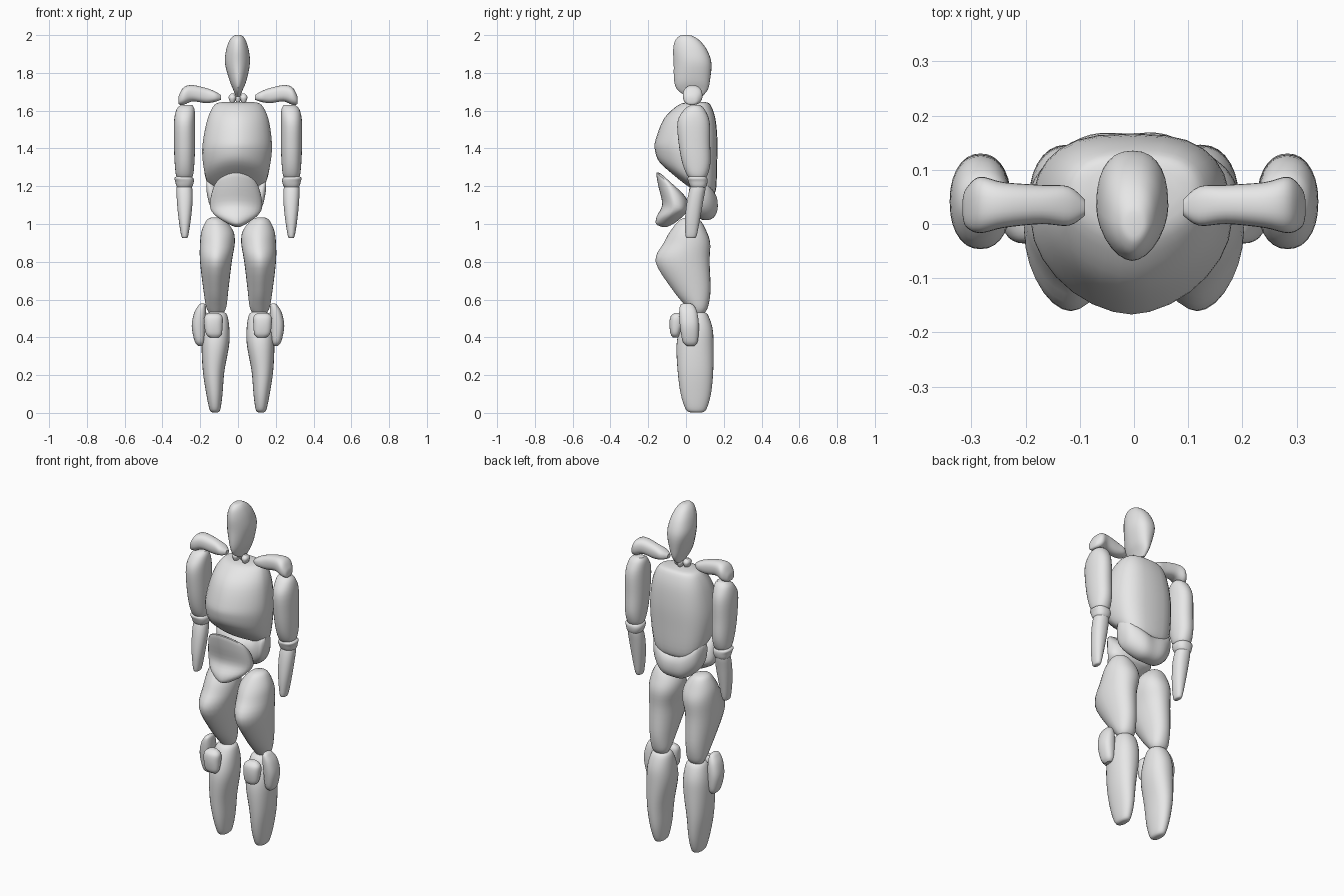
import bpy, bmesh, math

grey = bpy.data.materials.new("neutral_grey")
grey.diffuse_color = (0.8, 0.8, 0.8, 1)


def spline(rows, steps=4):
    """Smoothly interpolate section rows (Catmull-Rom)."""
    out = []
    for i in range(len(rows) - 1):
        p0, p1 = rows[max(i - 1, 0)], rows[i]
        p2, p3 = rows[i + 1], rows[min(i + 2, len(rows) - 1)]
        for s in range(steps):
            t = s / steps
            out.append([0.5 * (2 * b + (c - a) * t + (2 * a - 5 * b + 4 * c - d) * t * t
                               + (3 * b - a - 3 * c + d) * t ** 3)
                        for a, b, c, d in zip(p0, p1, p2, p3)])
    return out + [list(rows[-1])]


def loft(name, rows, axis="z", power=2.4, front=None, side=1, n=28):
    """Rows: position, centre a, centre b, radius a, radius b, tilt (dz/dy).
    front: roundness exponent of the front half, lower is more wedge-like."""
    rows = spline([tuple(r) + (0,) * (6 - len(r)) for r in rows])
    bm = bmesh.new()
    rings = []
    for p, ca, cb, ra, rb, tilt in rows:
        ring = []
        for k in range(n):
            ang = 2 * math.pi * k / n
            c, s = math.cos(ang), math.sin(ang)
            e = front if (front and s < 0) else power
            a = ca + ra * math.copysign(abs(c) ** (2 / e), c)
            db = rb * math.copysign(abs(s) ** (2 / e), s)
            if axis == "z":
                co = (side * a, cb + db, p + tilt * db)
            else:
                co = (side * p, a, cb + db)
            ring.append(bm.verts.new(co))
        rings.append(ring)
    for r0, r1 in zip(rings, rings[1:]):
        for k in range(n):
            j = (k + 1) % n
            bm.faces.new((r0[k], r0[j], r1[j], r1[k]))
    bm.faces.new(rings[0])
    bm.faces.new(rings[-1])
    bmesh.ops.recalc_face_normals(bm, faces=bm.faces)
    me = bpy.data.meshes.new(name)
    bm.to_mesh(me)
    bm.free()
    me.materials.append(grey)
    ob = bpy.data.objects.new(name, me)
    bpy.context.collection.objects.link(ob)
    bpy.ops.object.select_all(action="DESELECT")
    ob.select_set(True)
    bpy.context.view_layer.objects.active = ob
    bpy.ops.object.shade_smooth_by_angle(angle=math.radians(40))
    return ob


# Head: narrow from the front, deep from the side
loft("head", [
    (1.675, 0, .045, .012, .04), (1.71, 0, .035, .025, .08), (1.76, 0, .032, .045, .095),
    (1.85, -.003, .035, .066, .1), (1.92, -.003, .022, .06, .09),
    (1.97, -.002, .008, .044, .066), (1.995, 0, 0, .025, .035), (2.0, 0, 0, .008, .012)],
    power=2.4, front=1.8)

# Neck: small nubs
for name, x, y, r in (("neck_left", -.03, .03, .02), ("neck_middle", 0, .05, .017), ("neck_right", .03, .03, .02)):
    loft(name, [(1.635, x, y, r * .4, r * .6), (1.65, x, y, r * .7, r * 1.1),
                (1.672, x, y, r, r * 1.3), (1.69, x, y, r * .4, r * .5)], n=16)

# Chest: wedge-like front, slanted underside
loft("chest", [
    (1.645, 0, .06, .085, .045), (1.63, 0, .045, .125, .085), (1.56, 0, .02, .16, .135),
    (1.45, -.003, .003, .181, .163), (1.36, -.006, 0, .183, .165, -.2),
    (1.26, -.008, .01, .165, .15, -.45), (1.2, -.008, .045, .13, .098, -.5),
    (1.175, -.008, .06, .07, .05, -.5)], power=2.8, front=1.75)

# Abdomen plate in front, tapering to a point
loft("abdomen", [
    (1.215, -.01, -.075, .085, .055, -.9), (1.205, -.01, -.078, .112, .078, -.85),
    (1.16, -.01, -.068, .13, .08, -.6), (1.09, -.01, -.058, .138, .068, -.2),
    (1.045, -.008, -.08, .112, .076, .1), (1.005, -.005, -.105, .055, .053, .1),
    (.985, -.003, -.115, .014, .015)], power=2.5, front=1.7)

# Lower back crescent, its ends rising to the sides
loft("lower_back", [
    (-.168, .06, 1.205, .018, .025), (-.145, .075, 1.165, .055, .075), (-.08, .1, 1.11, .065, .08),
    (-.01, .105, 1.095, .062, .075), (.06, .1, 1.11, .065, .08),
    (.125, .07, 1.16, .055, .075), (.148, .055, 1.2, .018, .025)], axis="x", power=2.3)

for side, tag in ((-1, "left"), (1, "right")):
    # Shoulder pad
    loft("shoulder_" + tag, [
        (.09, .03, 1.67, .014, .012), (.12, .033, 1.674, .036, .027), (.17, .036, 1.68, .036, .04),
        (.24, .035, 1.692, .042, .043), (.285, .035, 1.679, .052, .047),
        (.31, .03, 1.66, .035, .028), (.316, .03, 1.655, .015, .012)], axis="x", side=side)
    # Upper arm
    loft("upper_arm_" + tag, [
        (1.63, .272, .05, .03, .025), (1.605, .278, .045, .048, .055), (1.54, .283, .04, .056, .085),
        (1.42, .283, .045, .056, .083), (1.32, .283, .055, .052, .074),
        (1.255, .283, .06, .044, .052), (1.235, .283, .062, .025, .03)], power=2.2, side=side)
    # Elbow guard
    loft("elbow_" + tag, [
        (1.185, .285, .065, .028, .03), (1.2, .284, .065, .042, .043), (1.225, .283, .063, .049, .051),
        (1.243, .287, .06, .05, .052), (1.253, .288, .06, .035, .04)], side=side)
    # Forearm
    loft("forearm_" + tag, [
        (.925, .282, .025, .01, .018), (.94, .282, .027, .019, .03), (1.03, .282, .035, .033, .04),
        (1.13, .282, .05, .042, .043), (1.2, .284, .065, .04, .04), (1.22, .285, .07, .025, .025)],
        power=2.2, side=side)
    # Thigh
    loft("thigh_" + tag, [
        (.525, .115, .065, .035, .03), (.56, .115, .06, .053, .056), (.65, .117, .03, .066, .1),
        (.8, .117, -.018, .084, .143), (.9, .109, .005, .092, .123), (.965, .109, .013, .083, .094),
        (1.02, .118, .02, .048, .055), (1.035, .122, .02, .018, .02)], power=2.2, front=1.8, side=side)
    # Shin
    loft("shin_" + tag, [
        (.003, .122, .055, .016, .032), (.02, .122, .053, .029, .055), (.1, .125, .052, .043, .08),
        (.22, .129, .05, .057, .094), (.36, .12, .048, .073, .098), (.45, .117, .055, .071, .085),
        (.52, .113, .06, .055, .055), (.535, .112, .06, .03, .03)], power=2.2, side=side)
    # Outer knee guard
    loft("knee_outer_" + tag, [
        (.355, .2, .025, .012, .02), (.38, .203, .022, .027, .04), (.46, .208, .018, .037, .05),
        (.53, .2, .012, .032, .048), (.57, .19, .005, .018, .035), (.58, .187, .003, .008, .015)], side=side)
    # Kneecap
    loft("kneecap_" + tag, [
        (.4, .125, -.055, .025, .015), (.42, .128, -.057, .042, .025), (.47, .13, -.052, .049, .036),
        (.51, .13, -.05, .047, .032), (.53, .13, -.045, .025, .015)], side=side)
